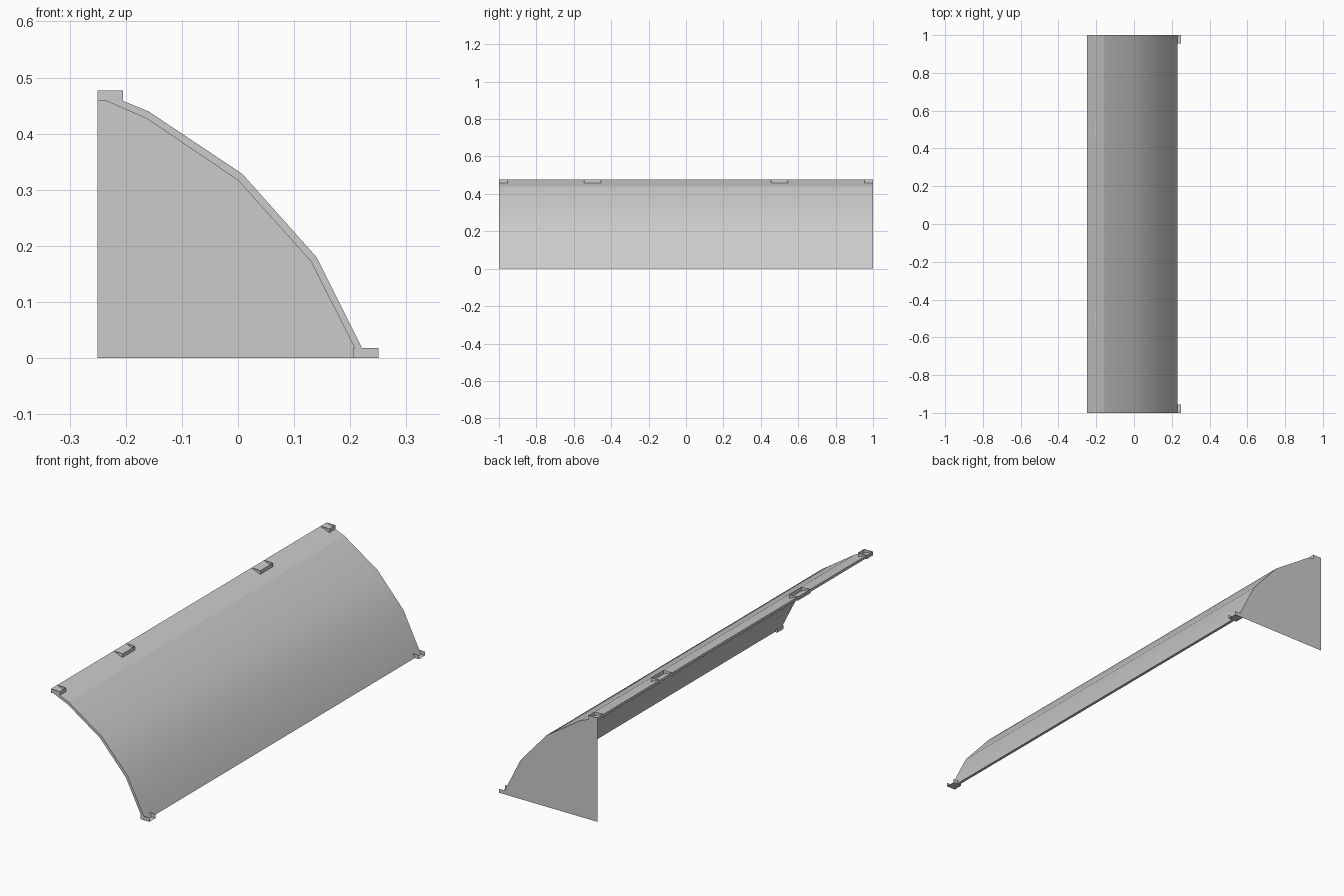
import bpy, bmesh, math

if "Cube" in bpy.data.objects:
    bpy.data.objects.remove(bpy.data.objects["Cube"])

OUTER = [(-0.25, 0.477), (-0.16, 0.44), (0.008, 0.328), (0.14, 0.18), (0.23, 0.0)]
INNER = [(-0.25, 0.465), (-0.163, 0.427), (0.0, 0.317), (0.13, 0.172), (0.217, 0.0)]


def finish(name, bm):
    mesh = bpy.data.meshes.new(name)
    bm.to_mesh(mesh)
    bm.free()
    obj = bpy.data.objects.new(name, mesh)
    bpy.context.collection.objects.link(obj)
    return obj


# Curved sheet: strip cross-section extruded along y, smooth over its main bend
bm = bmesh.new()
rows = [[bm.verts.new((x, y, z)) for x, z in OUTER + INNER[::-1]] for y in (-1, 1)]
n = len(rows[0])
for i in range(n):
    j = (i + 1) % n
    bm.faces.new((rows[0][i], rows[0][j], rows[1][j], rows[1][i])).smooth = True
for row in rows:
    for i in range(4):
        bm.faces.new((row[i], row[i + 1], row[n - 2 - i], row[n - 1 - i]))
bmesh.ops.recalc_face_normals(bm, faces=bm.faces[:])
for e in bm.edges:
    upper_crease = all(-0.17 < v.co.x < -0.155 for v in e.verts)
    e.smooth = e.calc_face_angle(0) < math.radians(30) and not upper_crease
finish("curved_sheet", bm)

# Flat panel closing the back end only
bm = bmesh.new()
bm.faces.new([bm.verts.new((x, 1, z)) for x, z in INNER + [(-0.25, 0.0)]])
finish("end_panel", bm)


# Thin tray-shaped clip: floor, one long wall and two end walls
def clip(name, wall_x, open_x, y0, y1, z0, z1):
    bm = bmesh.new()
    bmesh.ops.create_cube(bm, size=1)
    for v in bm.verts:
        x_wall = v.co.x > 0
        v.co = (wall_x if x_wall else open_x,
                y1 if v.co.y > 0 else y0,
                z1 if v.co.z > 0 else z0)
    drop = [f for f in bm.faces
            if all(abs(v.co.z - z1) < 1e-5 for v in f.verts)
            or all(abs(v.co.x - open_x) < 1e-5 for v in f.verts)]
    bmesh.ops.delete(bm, geom=drop, context='FACES')
    bmesh.ops.recalc_face_normals(bm, faces=bm.faces[:])
    finish(name, bm)


# Four clips along the top edge, two at the lower corners
for i, (y0, y1) in enumerate([(-1, -0.955), (-0.545, -0.455), (0.455, 0.545), (0.955, 1)]):
    clip(f"top_clip_{i + 1}", -0.205, -0.25, y0, y1, 0.459, 0.477)
for side, (y0, y1) in (("front", (-1, -0.955)), ("back", (0.955, 1))):
    clip(f"{side}_foot_clip", 0.205, 0.25, y0, y1, 0.0, 0.018)
